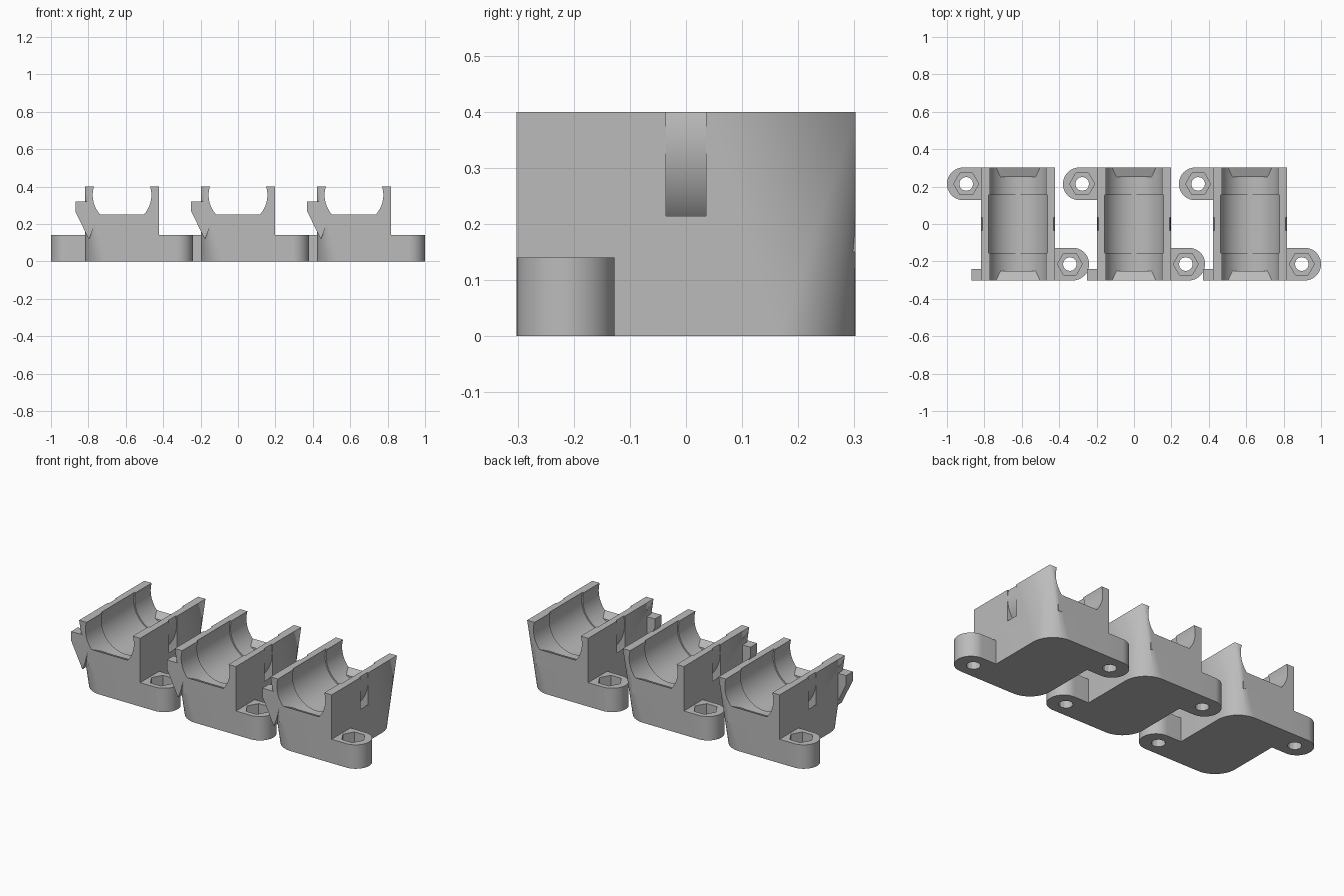
import bpy, bmesh, math
from mathutils import Matrix

cube = bpy.data.objects.get("Cube")
if cube:
    bpy.data.objects.remove(cube, do_unlink=True)

# Single grey plastic
grey = bpy.data.materials.new("grey plastic")
grey.use_nodes = True
colour = (0.5, 0.5, 0.5, 1)
grey.diffuse_color = colour
grey.node_tree.nodes["Principled BSDF"].inputs["Base Color"].default_value = colour

HALF_W, HALF_L, HEIGHT = 0.198, 0.302, 0.40
AXIS_Z = 0.355


def make_object(name, bm):
    bmesh.ops.recalc_face_normals(bm, faces=bm.faces)
    mesh = bpy.data.meshes.new(name)
    bm.to_mesh(mesh)
    bm.free()
    mesh.materials.append(grey)
    obj = bpy.data.objects.new(name, mesh)
    bpy.context.collection.objects.link(obj)
    return obj


def hull(name, points):
    bm = bmesh.new()
    for p in points:
        bm.verts.new(p)
    bmesh.ops.convex_hull(bm, input=bm.verts)
    loose = [v for v in bm.verts if not v.link_faces]
    bmesh.ops.delete(bm, geom=loose, context='VERTS')
    bmesh.ops.dissolve_limit(bm, angle_limit=0.005, verts=bm.verts, edges=bm.edges)
    return make_object(name, bm)


def cylinder(name, radius, depth, centre, sides=72, along_y=False):
    bm = bmesh.new()
    turn = Matrix.Rotation(math.pi / 2, 4, 'X') if along_y else Matrix()
    bmesh.ops.create_cone(bm, cap_ends=True, segments=sides, radius1=radius,
                          radius2=radius, depth=depth,
                          matrix=Matrix.Translation(centre) @ turn)
    return make_object(name, bm)


def combine(target, tool, operation):
    mod = target.modifiers.new("combine", 'BOOLEAN')
    mod.operation, mod.solver, mod.object = operation, 'EXACT', tool
    with bpy.context.temp_override(object=target, active_object=target):
        bpy.ops.object.modifier_apply(modifier=mod.name)
    bpy.data.objects.remove(tool, do_unlink=True)


def arc(cx, cy, r, start, end, steps):
    for i in range(steps + 1):
        a = math.radians(start + (end - start) * i / steps)
        yield cx + r * math.cos(a), cy + r * math.sin(a)


# Block: square on top, two opposite corners rounding out towards the base
r = 0.135
points = [(sx * HALF_W, sy * HALF_L, HEIGHT) for sx in (-1, 1) for sy in (-1, 1)]
points += [(s * HALF_W, -s * HALF_L, 0) for s in (-1, 1)]
for s in (-1, 1):
    points += [(s * x, s * y, 0) for x, y in arc(HALF_W - r, HALF_L - r, r, 0, 90, 14)]
holder = hull("bearing_holder", points)

# Mounting ears on the other two corners
EAR_R, EAR_H = 0.0875, 0.14
EAR_X, EAR_Y = 0.2925, EAR_R - HALF_L
for s in (-1, 1):
    outline = list(arc(EAR_X, EAR_Y, EAR_R, -90, 90, 24))
    outline += [(0.1, EAR_Y - EAR_R), (0.1, EAR_Y + EAR_R)]
    ear = hull("mounting_ear", [(s * x, s * y, z) for x, y in outline for z in (0, EAR_H)])
    combine(holder, ear, 'UNION')

# Hook on the left front edge
hook = [(-0.25, 0.32), (-0.25, 0.267), (-0.177, 0.118), (-0.16, 0.16), (-0.12, 0.32)]
combine(holder, hull("hook", [(x, y, z) for x, z in hook for y in (-HALF_L, -0.24)]), 'UNION')

# Bearing bore with a wider relief in the middle
for radius, depth in ((0.157, 0.8), (0.165, 0.31)):
    bore = cylinder("bore_cutter", radius, depth, (0, 0, AXIS_Z), along_y=True)
    combine(holder, bore, 'DIFFERENCE')

# Sloping end stops that keep the bearing in place
for s in (-1, 1):
    side = [(0.25, 0.15), (HALF_L, 0.15), (HALF_L, 0.25), (0.25, 0.228)]
    stop = hull("end_stop", [(x, s * y, z) for y, z in side for x in (-0.14, 0.14)])
    combine(holder, stop, 'UNION')

# Ring channel for a cable tie
ring = cylinder("tie_channel_cutter", 0.24, 0.072, (0, 0, 0.35), along_y=True)
core = cylinder("tie_channel_core", 0.197, 0.2, (0, 0, 0.35), along_y=True)
combine(ring, core, 'DIFFERENCE')
combine(holder, ring, 'DIFFERENCE')

# Screw holes and hexagonal nut pockets
for s in (-1, 1):
    spot = (s * 0.277, s * EAR_Y)
    combine(holder, cylinder("screw_cutter", 0.037, 0.5, (*spot, 0), sides=12), 'DIFFERENCE')
    pocket = cylinder("nut_cutter", 0.067, 0.2, (*spot, 0.17), sides=6)
    # Turn the hexagon so that its points lie along x
    centre = Matrix.Translation((*spot, 0))
    pocket.data.transform(centre @ Matrix.Rotation(math.pi / 2, 4, 'Z') @ centre.inverted())
    combine(holder, pocket, 'DIFFERENCE')

# Smooth curves, sharp edges
bpy.ops.object.select_all(action='DESELECT')
holder.select_set(True)
bpy.context.view_layer.objects.active = holder
bpy.ops.object.shade_smooth_by_angle(angle=math.radians(25))

# Row of three holders
holder.name = "bearing_holder_middle"
for name, x in (("bearing_holder_right", -0.62), ("bearing_holder_left", 0.62)):
    copy = holder.copy()
    copy.name = name
    copy.location.x = x
    bpy.context.collection.objects.link(copy)
